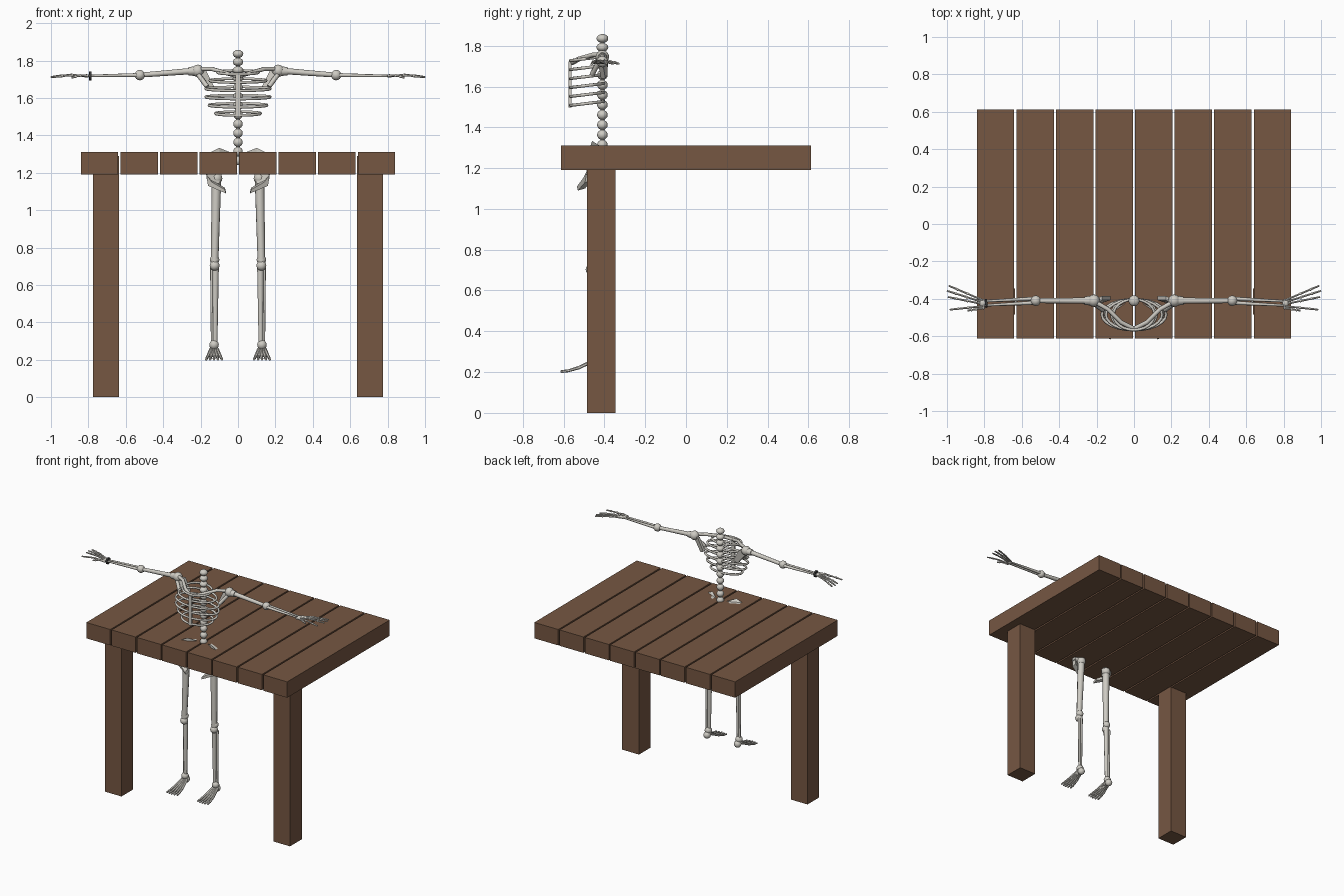
import bpy, bmesh, math
from mathutils import Vector, Matrix

old = bpy.data.objects.get("Cube")
if old:
    bpy.data.objects.remove(old, do_unlink=True)


def material(name, colour):
    m = bpy.data.materials.new(name)
    m.use_nodes = True
    m.diffuse_color = (*colour, 1)
    m.node_tree.nodes["Principled BSDF"].inputs["Base Color"].default_value = (*colour, 1)
    return m


WOOD = material("brown wood", (0.18, 0.095, 0.055))
BONE = material("pale bone", (0.62, 0.6, 0.55))
DARK = material("dark band", (0.04, 0.04, 0.04))


def finish(name, bm, mat, smooth=True):
    mesh = bpy.data.meshes.new(name)
    bmesh.ops.recalc_face_normals(bm, faces=bm.faces)
    bm.to_mesh(mesh)
    bm.free()
    mesh.materials.append(mat)
    ob = bpy.data.objects.new(name, mesh)
    bpy.context.collection.objects.link(ob)
    if smooth:
        bpy.ops.object.select_all(action='DESELECT')
        ob.select_set(True)
        bpy.context.view_layer.objects.active = ob
        bpy.ops.object.shade_smooth_by_angle(angle=math.radians(50))
    return ob


def box(name, centre, size, mat):
    bm = bmesh.new()
    bmesh.ops.create_cube(bm, size=1, matrix=Matrix.Translation(centre) @ Matrix.Diagonal((*size, 1)))
    return finish(name, bm, mat, False)


def add_ball(bm, c, r, flat=1):
    bmesh.ops.create_uvsphere(bm, u_segments=14, v_segments=8, radius=r,
                              matrix=Matrix.Translation(c) @ Matrix.Diagonal((1, 1, flat, 1)))


def add_rod(bm, a, b, r1, r2, sides=8):
    a, b = Vector(a), Vector(b)
    d = b - a
    rot = d.to_track_quat('Z', 'Y').to_matrix().to_4x4()
    bmesh.ops.create_cone(bm, cap_ends=True, segments=sides, radius1=r1, radius2=r2,
                          depth=d.length, matrix=Matrix.Translation((a + b) / 2) @ rot)


def rod(name, a, b, r1, r2):
    bm = bmesh.new()
    add_rod(bm, a, b, r1, r2)
    return finish(name, bm, BONE)


def ball(name, c, r, flat=1):
    bm = bmesh.new()
    add_ball(bm, c, r, flat)
    return finish(name, bm, BONE)


def plate(name, points, offset):
    """Flat polygon given thickness along an offset vector."""
    bm = bmesh.new()
    face = bm.faces.new([bm.verts.new(p) for p in points])
    ext = bmesh.ops.extrude_face_region(bm, geom=[face])
    moved = [v for v in ext["geom"] if isinstance(v, bmesh.types.BMVert)]
    bmesh.ops.translate(bm, verts=moved, vec=offset)
    bm.faces.new([v for v in face.verts]) if not face.is_valid else None
    return finish(name, bm, BONE, False)


def tube(name, points, r):
    curve = bpy.data.curves.new(name, 'CURVE')
    curve.dimensions = '3D'
    curve.bevel_depth = r
    curve.bevel_resolution = 1
    curve.use_fill_caps = True
    spline = curve.splines.new('POLY')
    spline.points.add(len(points) - 1)
    for p, co in zip(spline.points, points):
        p.co = (*co, 1)
    for p in spline.points:
        p.radius = 1
    spline.use_smooth = True
    curve.materials.append(BONE)
    ob = bpy.data.objects.new(name, curve)
    bpy.context.collection.objects.link(ob)
    bpy.ops.object.select_all(action='DESELECT')
    ob.select_set(True)
    bpy.context.view_layer.objects.active = ob
    bpy.ops.object.convert(target='MESH')


# Table top of eight planks
for i in range(8):
    box(f"plank_{i + 1}", ((i - 3.5) * 0.2115, 0, 1.25), (0.2, 1.225, 0.12), WOOD)

# Spine: large lumbar beads, flatter neck beads
Y = -0.41
for i in range(9):
    ball(f"vertebra_{i + 1}", (0, Y, 1.265 + 0.049 * i), 0.026, 0.95)
for i in range(4):
    ball(f"neck_vertebra_{i + 1}", (0, Y, 1.705 + 0.0435 * i), 0.029, 0.75)
rod("spine_core", (0, Y, 1.27), (0, Y, 1.83), 0.01, 0.01)

# Breastbone
box("breastbone", (0, -0.568, 1.61), (0.026, 0.014, 0.225), BONE)

for s, side in ((1, "left"), (-1, "right")):
    # Front table leg
    box(f"{side}_table_leg", (s * 0.705, -0.415, 0.645), (0.14, 0.14, 1.29), WOOD)

    # Ribs from spine to breastbone
    widths = (0.12, 0.155, 0.172, 0.172, 0.15, 0.11)
    for i, w in enumerate(widths):
        z = 1.517 + 0.044 * i
        path = []
        for k in range(13):
            t = math.pi * k / 12
            path.append((s * w * math.sin(t), -0.485 + 0.082 * math.cos(t), z + 0.01 * math.cos(t)))
        tube(f"{side}_rib_{i + 1}", path, 0.008)

    # Collar bone, shoulder blade and shoulder
    tube(f"{side}_collar_bone", [(0, -0.56, 1.715), (s * 0.07, -0.525, 1.735),
                                 (s * 0.14, -0.455, 1.755), (s * 0.22, Y, 1.755)], 0.012)
    plate(f"{side}_shoulder_blade", [(s * 0.235, -0.415, 1.745), (s * 0.17, -0.385, 1.745),
                                     (s * 0.125, -0.385, 1.655), (s * 0.155, -0.395, 1.64)], (0, -0.022, 0))
    tube(f"{side}_shoulder_strut", [(s * 0.22, -0.42, 1.735), (s * 0.165, -0.46, 1.66)], 0.013)
    shoulder, elbow = (s * 0.215, Y, 1.745), (s * 0.525, Y, 1.722)
    ball(f"{side}_shoulder", shoulder, 0.033)
    rod(f"{side}_shoulder_cap", (s * 0.205, Y, 1.745), (s * 0.265, Y, 1.742), 0.029, 0.022)
    rod(f"{side}_upper_arm", (s * 0.23, Y, 1.745), elbow, 0.017, 0.013)
    ball(f"{side}_elbow", elbow, 0.028)
    for j, dy in enumerate((-0.011, 0.011)):
        rod(f"{side}_forearm_{j + 1}", (s * 0.53, Y + dy, 1.722), (s * 0.8, -0.424 + dy, 1.718), 0.011, 0.006)

    # Hand: four fingers and a thumb fanned out from the wrist
    bm = bmesh.new()
    add_ball(bm, (s * 0.81, -0.422, 1.718), 0.018, 0.5)
    tips = ((0.99, -0.33), (1.0, -0.357), (0.995, -0.39), (0.985, -0.458), (0.89, -0.463))
    for n, (x, y) in enumerate(tips):
        root = Vector((s * 0.805, -0.424 + 0.01 * (1.5 - n), 1.718))
        tip = Vector((s * x, y, 1.712 if n < 4 else 1.708))
        pts = [root, root.lerp(tip, 0.45) + Vector((0, 0, 0.007)), root.lerp(tip, 0.75) + Vector((0, 0, 0.004)), tip]
        for a, b in zip(pts, pts[1:]):
            add_rod(bm, a, b, 0.007, 0.005, 6)
            add_ball(bm, a, 0.0075)
    finish(f"{side}_hand", bm, BONE)

    # Hip: wing above the boards, angled seat bone below them
    plate(f"{side}_hip_wing", [(s * 0.03, -0.415, 1.305), (s * 0.1, -0.46, 1.333),
                               (s * 0.155, -0.47, 1.305), (s * 0.11, -0.42, 1.3)], (0, 0, -0.06))
    plate(f"{side}_hip_body", [(s * 0.06, -0.43, 1.31), (s * 0.14, -0.47, 1.31),
                               (s * 0.17, -0.49, 1.17), (s * 0.1, -0.48, 1.14)], (0, 0.03, 0))
    plate(f"{side}_seat_bone", [(s * 0.17, -0.485, 1.19), (s * 0.16, -0.495, 1.13),
                                (s * 0.065, -0.53, 1.09), (s * 0.07, -0.535, 1.11),
                                (s * 0.14, -0.505, 1.15)], (0, 0.035, 0.01))

    # Leg
    knee, ankle = (s * 0.125, -0.462, 0.72), (s * 0.128, -0.45, 0.28)
    ball(f"{side}_hip_joint", (s * 0.115, -0.45, 1.17), 0.032)
    rod(f"{side}_thigh_bone", (s * 0.115, -0.45, 1.18), knee, 0.026, 0.02)
    ball(f"{side}_knee_upper", (s * 0.125, -0.455, 0.735), 0.026)
    ball(f"{side}_knee_cap", (s * 0.125, -0.465, 0.703), 0.027)
    rod(f"{side}_shin_bone", (s * 0.12, -0.455, 0.7), (s * 0.122, -0.452, 0.28), 0.018, 0.012)
    rod(f"{side}_calf_bone", (s * 0.14, -0.445, 0.69), (s * 0.137, -0.445, 0.28), 0.009, 0.008)
    ball(f"{side}_ankle", ankle, 0.026)

    # Foot with five toes
    bm = bmesh.new()
    add_ball(bm, (s * 0.128, -0.435, 0.25), 0.026)
    for n in range(5):
        u = n - 2
        pts = [(s * (0.128 + 0.008 * u), -0.45, 0.258), (s * (0.128 + 0.016 * u), -0.525, 0.222),
               (s * (0.128 + 0.02 * u), -0.575, 0.207), (s * (0.128 + 0.021 * u), -0.61 + 0.004 * abs(u), 0.203)]
        for k, (a, b) in enumerate(zip(pts, pts[1:])):
            add_rod(bm, a, b, 0.0095 - 0.001 * k, 0.008 - 0.001 * k, 6)
            add_ball(bm, b, 0.0085 - 0.001 * k)
    finish(f"{side}_foot", bm, BONE)

# Wrist band on one arm
bm = bmesh.new()
add_rod(bm, (-0.784, -0.424, 1.718), (-0.796, -0.425, 1.718), 0.024, 0.024, 14)
finish("wrist_band", bm, DARK)
